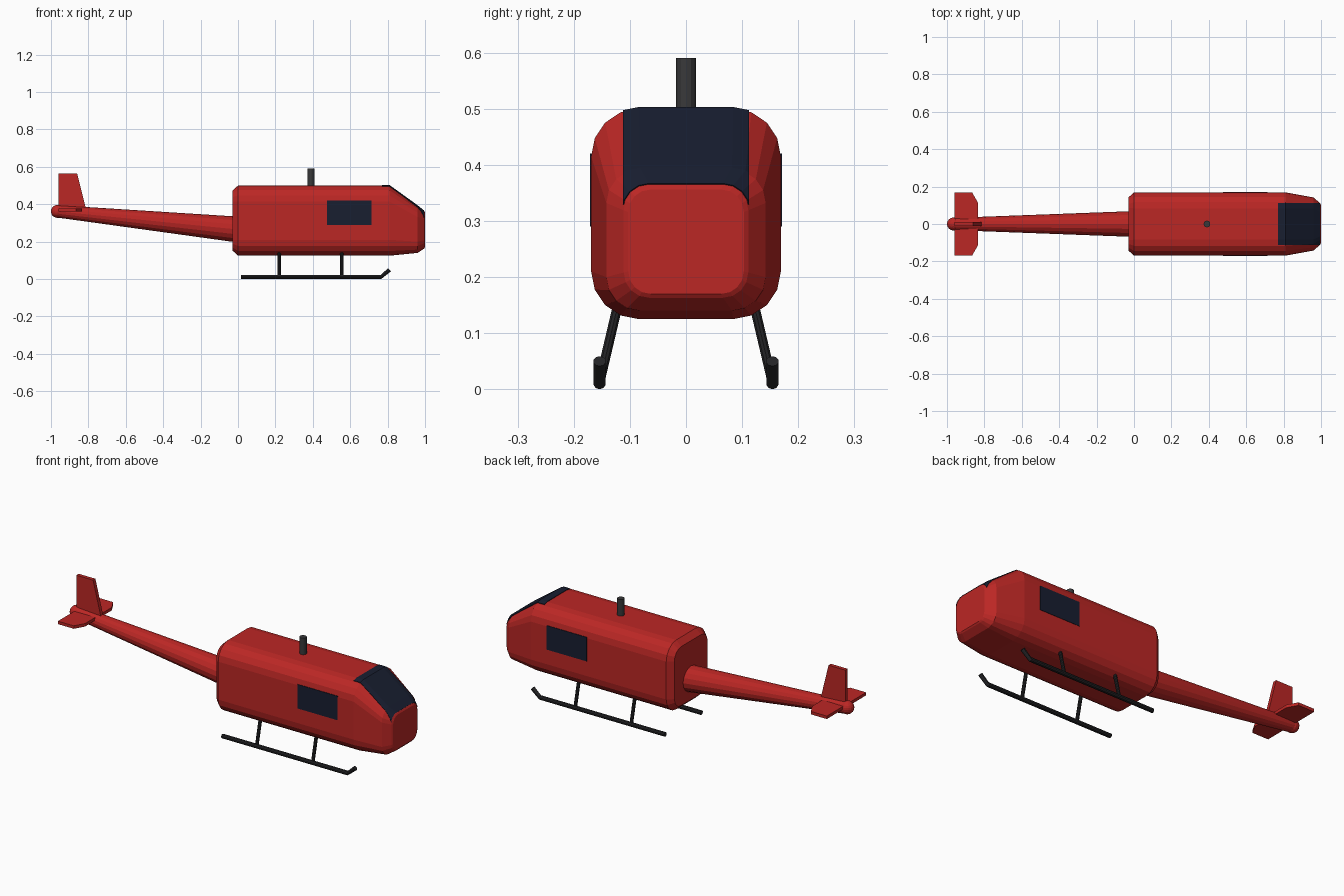
import bpy, bmesh, math
from mathutils import Vector

if "Cube" in bpy.data.objects:
    bpy.data.objects.remove(bpy.data.objects["Cube"])


def material(name, rgb):
    m = bpy.data.materials.new(name)
    m.diffuse_color = (*rgb, 1)
    m.use_nodes = True
    m.node_tree.nodes["Principled BSDF"].inputs["Base Color"].default_value = m.diffuse_color
    return m


RED = material("red_paint", (0.50, 0.02, 0.018))
GLASS = material("dark_glass", (0.009, 0.013, 0.030))
BLACK = material("black_metal", (0.018, 0.018, 0.020))
GREY = material("dark_grey_metal", (0.04, 0.04, 0.042))


def finish(name, bm, mat):
    bmesh.ops.recalc_face_normals(bm, faces=bm.faces)
    me = bpy.data.meshes.new(name)
    bm.to_mesh(me)
    bm.free()
    me.materials.append(mat)
    ob = bpy.data.objects.new(name, me)
    bpy.context.collection.objects.link(ob)
    return ob


def loft(bm, rings, caps=True):
    loops = [[bm.verts.new(p) for p in ring] for ring in rings]
    n = len(loops[0])
    for a, b in zip(loops, loops[1:]):
        for i in range(n):
            j = (i + 1) % n
            bm.faces.new((a[i], a[j], b[j], b[i]))
    if caps:
        bm.faces.new(loops[0])
        bm.faces.new(loops[-1])


def rounded_section(x, hw, z0, z1, r, grow=0.0):
    hw, z0, z1, r = hw + grow, z0 - grow, z1 + grow, r + grow
    corners = ((hw - r, z1 - r), (r - hw, z1 - r), (r - hw, z0 + r), (hw - r, z0 + r))
    pts = []
    for q, (cy, cz) in enumerate(corners):
        for k in range(5):
            a = math.radians(90 * q + 22.5 * k)
            pts.append((x, cy + r * math.cos(a), cz + r * math.sin(a)))
    return pts


def tube(bm, path, radii, sides=10):
    path = [Vector(p) for p in path]
    rings = []
    for i, p in enumerate(path):
        d = (path[min(i + 1, len(path) - 1)] - path[max(i - 1, 0)]).normalized()
        u = d.cross(Vector((0, 1, 0) if abs(d.y) < 0.9 else (1, 0, 0))).normalized()
        v = d.cross(u)
        rings.append([p + radii[i] * (math.cos(t) * u + math.sin(t) * v)
                      for t in (2 * math.pi * k / sides for k in range(sides))])
    loft(bm, rings)


def prism(name, pts, thickness, mat):
    # extrudes a planar outline along the given vector
    bm = bmesh.new()
    t = Vector(thickness)
    loft(bm, [[Vector(p) - t / 2 for p in pts], [Vector(p) + t / 2 for p in pts]])
    return finish(name, bm, mat)


# fuselage: x, half width, bottom, top, corner radius
SECTIONS = [(-0.03, 0.142, 0.153, 0.472, 0.057), (0.0, 0.169, 0.125, 0.5, 0.085),
            (0.81, 0.169, 0.125, 0.5, 0.085), (0.96, 0.142, 0.14, 0.392, 0.06),
            (0.995, 0.111, 0.163, 0.364, 0.045), (1.0, 0.103, 0.17, 0.356, 0.04)]
bm = bmesh.new()
loft(bm, [rounded_section(*s) for s in SECTIONS])
finish("fuselage", bm, RED)

# windshield: a slightly larger nose shell trimmed to a central strip
bm = bmesh.new()
loft(bm, [rounded_section(*s, grow=0.003) for s in SECTIONS[1:5]], caps=False)
for co, no in (((0.77, 0, 0), (-1, 0, 0)), ((0, 0, 0.25), (0, 0, -1)),
               ((0, 0.112, 0), (0, 1, 0)), ((0, -0.112, 0), (0, -1, 0))):
    bmesh.ops.bisect_plane(bm, geom=bm.verts[:] + bm.edges[:] + bm.faces[:],
                           plane_co=co, plane_no=no, clear_outer=True)
shield = finish("windshield", bm, GLASS)
mod = shield.modifiers.new("thickness", 'SOLIDIFY')
mod.thickness = 0.006

# side windows
for side, y in (("right", -0.166), ("left", 0.166)):
    prism(side + "_window", [(0.475, y, 0.29), (0.715, y, 0.29), (0.715, y, 0.42),
                             (0.475, y, 0.42)], (0, 0.01, 0), GLASS)

# tail boom with rounded end
bm = bmesh.new()
tube(bm, [(0.0, 0, 0.265), (-0.965, 0, 0.362)], [0.069, 0.033], 16)
finish("tail_boom", bm, RED)
bm = bmesh.new()
bmesh.ops.create_uvsphere(bm, u_segments=16, v_segments=10, radius=0.035)
bmesh.ops.translate(bm, verts=bm.verts, vec=(-0.965, 0, 0.362))
finish("tail_tip", bm, RED)

# tail fin and stabilizer
prism("tail_fin", [(-0.96, 0, 0.36), (-0.81, 0, 0.36), (-0.815, 0, 0.385),
                   (-0.86, 0, 0.565), (-0.96, 0, 0.565)], (0, 0.02, 0), RED)
prism("stabilizer", [(-0.96, -0.168, 0.369), (-0.865, -0.168, 0.369), (-0.835, -0.115, 0.369),
                     (-0.835, 0.115, 0.369), (-0.865, 0.168, 0.369), (-0.96, 0.168, 0.369)],
      (0, 0, 0.016), RED)

# rotor mast
bm = bmesh.new()
tube(bm, [(0.39, 0, 0.47), (0.39, 0, 0.59)], [0.018] * 2, 12)
finish("rotor_mast", bm, GREY)

# landing skids and struts
for side, s in (("right", -1), ("left", 1)):
    y = 0.154 * s
    bm = bmesh.new()
    tube(bm, [(0.015, y, 0.0115), (0.765, y, 0.0115), (0.81, y, 0.05)], [0.0115] * 3)
    finish(side + "_skid", bm, BLACK)
    for label, x in (("rear", 0.22), ("front", 0.555)):
        bm = bmesh.new()
        tube(bm, [(x, y, 0.012), (x, 0.118 * s, 0.165)], [0.009] * 2)
        finish(f"{side}_{label}_strut", bm, BLACK)
